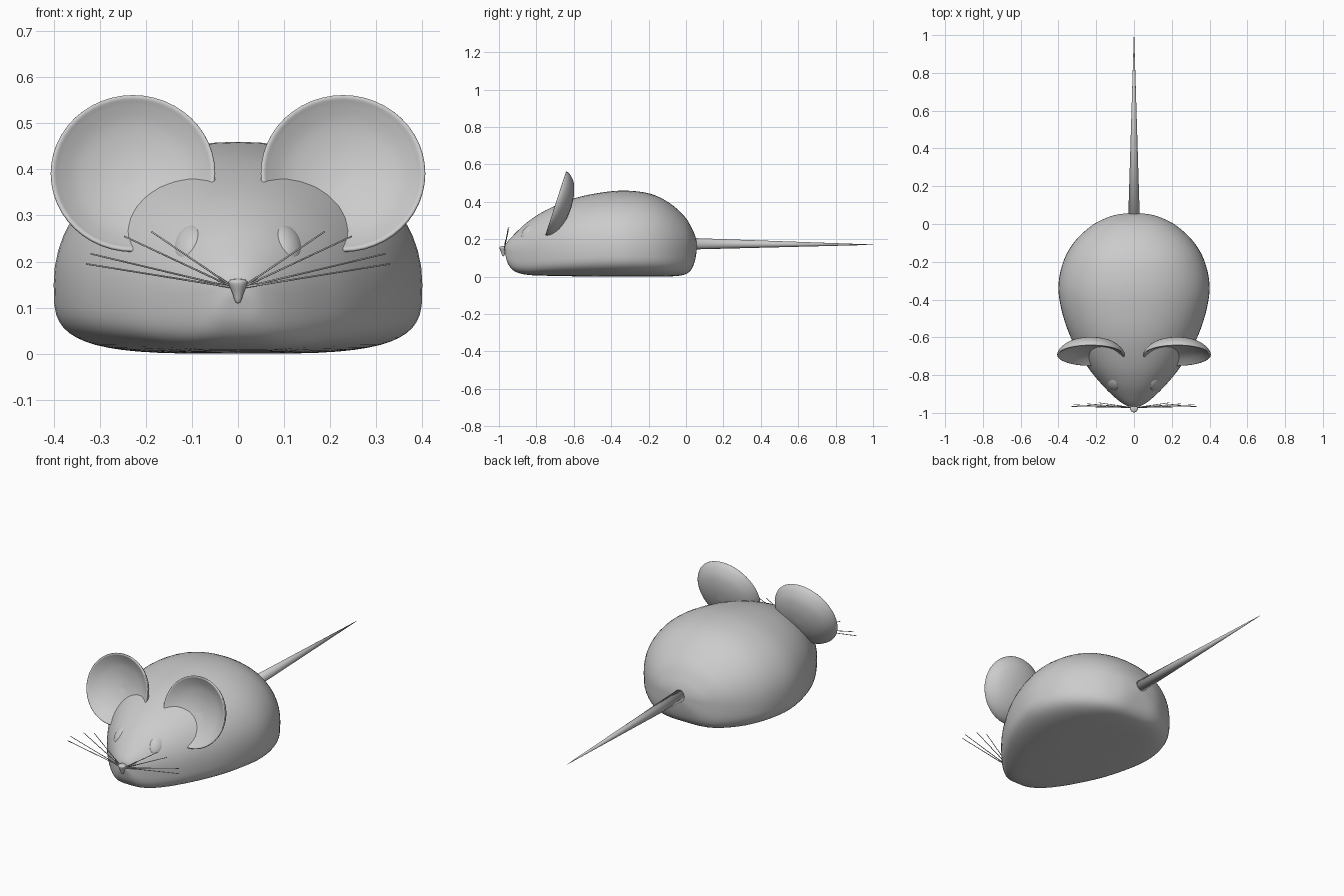
import bpy, bmesh, math
from mathutils import Matrix, Vector

if "Cube" in bpy.data.objects:
    bpy.data.objects.remove(bpy.data.objects["Cube"])


def finish(name, bm, mirror=False):
    bmesh.ops.recalc_face_normals(bm, faces=bm.faces)
    me = bpy.data.meshes.new(name)
    bm.to_mesh(me)
    bm.free()
    ob = bpy.data.objects.new(name, me)
    bpy.context.collection.objects.link(ob)
    for p in me.polygons:
        p.use_smooth = True
    if mirror:
        ob.modifiers.new("Mirror", 'MIRROR').use_mirror_merge = False
    return ob


def loft(bm, rings):
    """Skin a list of closed rings; the first and last are capped."""
    loops = [[bm.verts.new(p) for p in r] for r in rings]
    n = len(loops[0])
    for a, b in zip(loops, loops[1:]):
        for i in range(n):
            j = (i + 1) % n
            bm.faces.new((a[i], a[j], b[j], b[i]))
    bm.faces.new(loops[0])
    bm.faces.new(loops[-1])


def lathe(bm, profile, matrix, n=32):
    """Revolve (radius, height) points about the local z axis."""
    turn = [2 * math.pi * i / n for i in range(n)]
    loft(bm, [[matrix @ Vector((r * math.cos(t), r * math.sin(t), h)) for t in turn]
              for r, h in profile])


def smooth_points(pts, steps):
    """Catmull-Rom curve through tuples of numbers."""
    ext = [pts[0]] + pts + [pts[-1]]
    out = []
    for k in range(len(pts) - 1):
        p = ext[k:k + 4]
        for s in range(steps):
            t = s / steps
            out.append(tuple(
                0.5 * (2 * b + (c - a) * t + (2 * a - 5 * b + 4 * c - d) * t ** 2
                       + (3 * b - a - 3 * c + d) * t ** 3)
                for a, b, c, d in zip(*p)))
    return out + [pts[-1]]


# Body: sections along y as (y, half width, bottom, widest height, top)
stations = [
    (-.970, .002, .138, .140, .142), (-.965, .030, .112, .140, .168),
    (-.950, .060, .065, .135, .192), (-.915, .105, .028, .130, .230),
    (-.850, .170, .010, .125, .290), (-.750, .250, .005, .130, .355),
    (-.600, .335, .002, .140, .418), (-.450, .385, .000, .150, .450),
    (-.320, .400, .000, .150, .460), (-.190, .371, .000, .150, .443),
    (-.090, .312, .001, .150, .395), (-.010, .226, .010, .155, .325),
    (.030, .152, .040, .160, .262), (.050, .088, .095, .165, .215),
    (.060, .002, .163, .165, .167)]


def section(y, w, bot, mid, top, n=56):
    ring = []
    for i in range(n):
        c, s = math.cos(2 * math.pi * i / n), math.sin(2 * math.pi * i / n)
        e = 0.96 if s > 0 else 0.55          # round back, flat belly
        h = (top - mid) if s > 0 else (mid - bot)
        ring.append((w * math.copysign(abs(c) ** e, c), y,
                     mid + h * math.copysign(abs(s) ** e, s)))
    return ring


bm = bmesh.new()
loft(bm, [section(*s) for s in smooth_points(stations, 4)])
finish("body", bm)

# Ears: thin dishes facing forward and slightly up
dish = [(.001, -.060), (.06, -.053), (.12, -.033), (.158, -.009), (.171, .001),
        (.178, 0), (.177, -.010), (.165, -.030), (.13, -.058), (.07, -.078),
        (.001, -.085)]
bm = bmesh.new()
lathe(bm, smooth_points(dish, 3),
      Matrix.Translation((.228, -.695, .392)) @ Matrix.Rotation(math.radians(72), 4, 'X'), 48)
finish("ears", bm, True)

# Eyes: flattened ovals lying on the head surface
normal = Vector((.60, -.55, .58)).normalized()
long_axis = Vector((0, .55, .70))
long_axis = (long_axis - normal * long_axis.dot(normal)).normalized()
turn = Matrix((long_axis, normal.cross(long_axis), normal)).transposed().to_4x4()
bm = bmesh.new()
bmesh.ops.create_uvsphere(
    bm, u_segments=24, v_segments=16, radius=1,
    matrix=Matrix.Translation((.108, -.842, .240)) @ turn @ Matrix.Diagonal((.050, .036, .021, 1)))
finish("eyes", bm, True)

# Nose: rounded drop with the point down
bm = bmesh.new()
drop = [(.001, -.030), (.006, -.026), (.012, -.008), (.020, .012), (.019, .019),
        (.012, .023), (.001, .024)]
lathe(bm, smooth_points(drop, 3), Matrix.Translation((0, -.977, .139)), 24)
finish("nose", bm)

# Whiskers: four thin straight hairs per side
bm = bmesh.new()
for tip in ((.33, -.966, .195), (.32, -.957, .217), (.247, -.952, .255), (.188, -.946, .265)):
    start, tip = Vector((.008, -.972, .143)), Vector(tip)
    d = tip - start
    lathe(bm, [(.002, 0), (.0017, d.length)],
          Matrix.Translation(start) @ d.to_track_quat('Z', 'Y').to_matrix().to_4x4(), 8)
finish("whiskers", bm, True)

# Tail: long straight taper
bm = bmesh.new()
start, tip = Vector((0, .02, .176)), Vector((0, 1.0, .171))
d = tip - start
lathe(bm, [(.031, 0), (.016, d.length * .5), (.001, d.length)],
      Matrix.Translation(start) @ d.to_track_quat('Z', 'Y').to_matrix().to_4x4(), 24)
finish("tail", bm)
